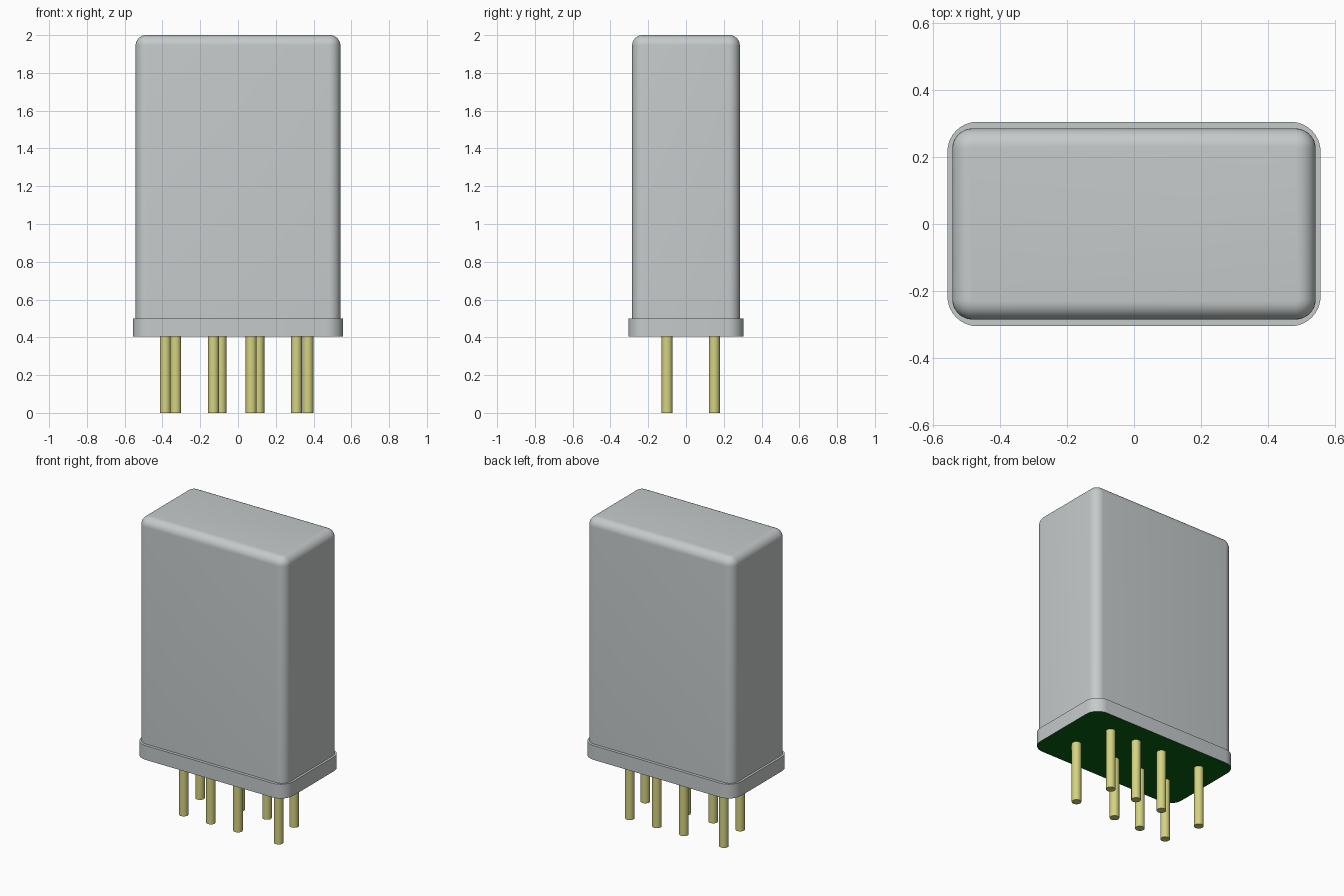
import bpy, bmesh, math

cube = bpy.data.objects.get("Cube")
if cube:
    bpy.data.objects.remove(cube, do_unlink=True)


def material(name, rgb):
    m = bpy.data.materials.new(name)
    m.use_nodes = True
    m.diffuse_color = (*rgb, 1)
    m.node_tree.nodes["Principled BSDF"].inputs["Base Color"].default_value = (*rgb, 1)
    return m


GREY = material("case grey", (0.56, 0.59, 0.59))
GOLD = material("pin pale gold", (0.66, 0.65, 0.22))
GREEN = material("board green", (0.003, 0.12, 0.006))


def finish(bm, name, mat):
    mesh = bpy.data.meshes.new(name)
    bm.to_mesh(mesh)
    bm.free()
    ob = bpy.data.objects.new(name, mesh)
    bpy.context.collection.objects.link(ob)
    mesh.materials.append(mat)
    bpy.ops.object.select_all(action='DESELECT')
    bpy.context.view_layer.objects.active = ob
    ob.select_set(True)
    bpy.ops.object.shade_smooth_by_angle(angle=math.radians(35))
    return ob


def rounded_block(name, half_x, half_y, z0, z1, radius, mat, top_radius=0):
    """Upright block with rounded corners and, optionally, a rounded top rim."""
    bm = bmesh.new()
    ring = []
    steps = 8
    for q, (sx, sy) in enumerate([(1, 1), (-1, 1), (-1, -1), (1, -1)]):
        for i in range(steps + 1):
            a = (q + i / steps) * math.pi / 2
            ring.append((sx * (half_x - radius), sy * (half_y - radius), a))
    # Heights with the matching corner radius
    levels = [(z0, radius)]
    if top_radius:
        for i in range(steps + 1):
            t = i / steps * math.pi / 2
            levels.append((z1 - top_radius * (1 - math.sin(t)),
                           radius - top_radius * (1 - math.cos(t))))
    else:
        levels.append((z1, radius))
    loops = [[bm.verts.new((x + r * math.cos(a), y + r * math.sin(a), z)) for x, y, a in ring]
             for z, r in levels]
    n = len(ring)
    for low, high in zip(loops, loops[1:]):
        for i in range(n):
            j = (i + 1) % n
            bm.faces.new((low[i], low[j], high[j], high[i]))
    bm.faces.new(loops[0][::-1])
    bm.faces.new(loops[-1])
    return finish(bm, name, mat)


# Metal can and its wider foot flange
rounded_block("case", 0.542, 0.285, 0.495, 2.0, 0.06, GREY, top_radius=0.055)
flange = rounded_block("base_flange", 0.557, 0.305, 0.405, 0.5, 0.09, GREY)

# Underside of the flange is the green board
flange.data.materials.append(GREEN)
for face in flange.data.polygons:
    if face.normal.z < -0.9:
        face.material_index = 1

# Two staggered rows of pins
rows = {"back": (0.15, (-0.385, -0.09, 0.11, 0.31)),
        "front": (-0.10, (-0.33, -0.13, 0.07, 0.37))}
for row, (y, xs) in rows.items():
    for i, x in enumerate(xs, 1):
        bm = bmesh.new()
        bmesh.ops.create_cone(bm, cap_ends=True, segments=24, radius1=0.029,
                              radius2=0.029, depth=0.42)
        bmesh.ops.translate(bm, verts=bm.verts, vec=(x, y, 0.21))
        finish(bm, f"pin_{row}_{i}", GOLD)
